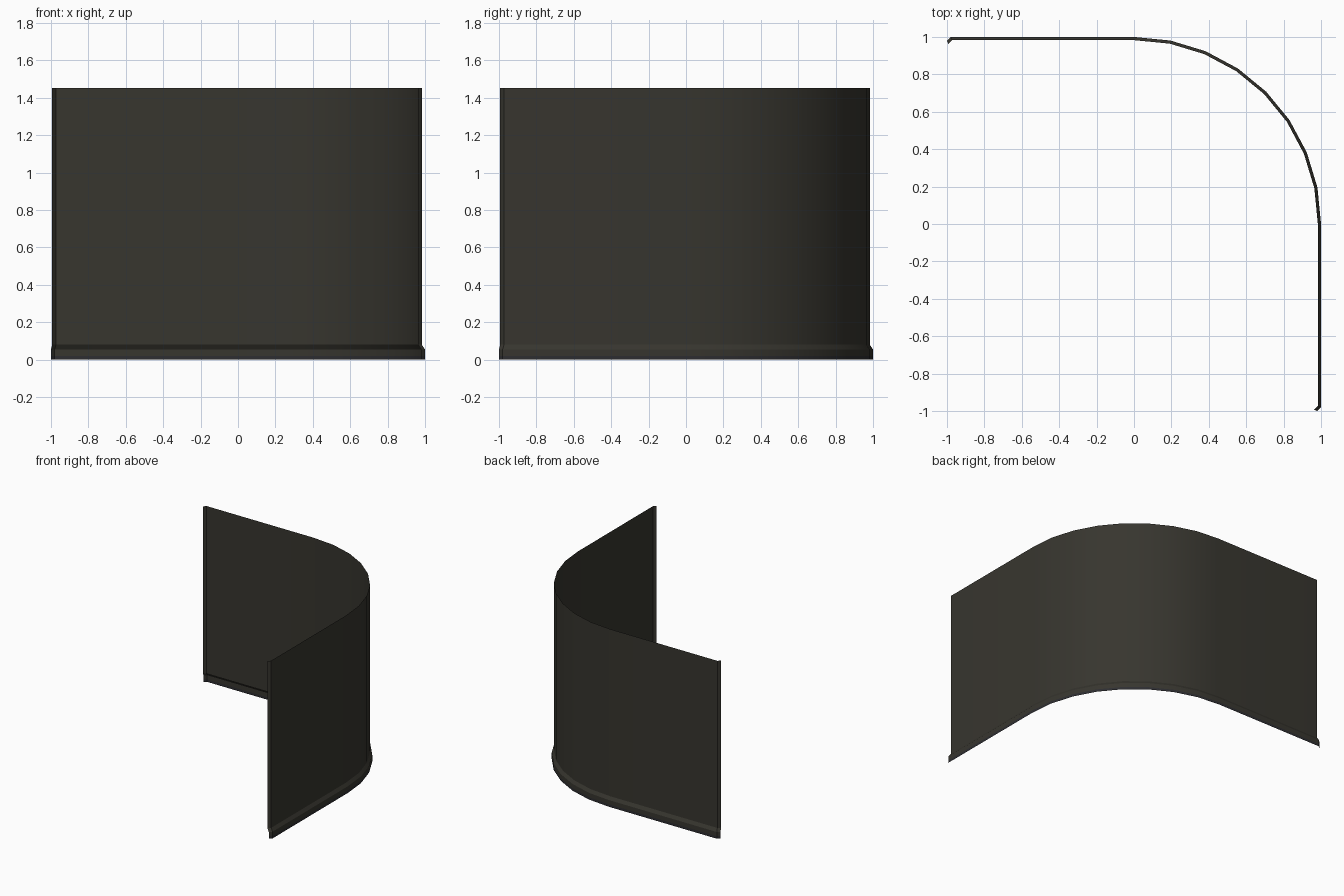
import bpy, bmesh, math

if "Cube" in bpy.data.objects:
    bpy.data.objects.remove(bpy.data.objects["Cube"])

# Colours
def mat(name, rgb):
    m = bpy.data.materials.new(name)
    m.diffuse_color = (*rgb, 1)
    m.use_nodes = True
    m.node_tree.nodes["Principled BSDF"].inputs["Base Color"].default_value = m.diffuse_color
    return m

wall_mat = mat("dark olive grey", (0.038, 0.036, 0.028))
edge_mat = mat("dark slate", (0.026, 0.026, 0.030))

WALL, BASE, CH = 0.983, 1.0, 0.02   # wall offset, skirting offset, end chamfer

# Plan of the curved wall at outward offset r, chamfered inward at both ends
def plan(r):
    tip = -1 + (BASE - r) * 0.4
    arc = [(r * math.sin(a), r * math.cos(a))
           for a in (math.pi / 2 * i / 8 for i in range(9))]
    return [(tip, r - CH), (tip + CH, r)] + arc + [(r, tip + CH), (r - CH, tip)]

# Thin sheet swept upwards: straight base, bevelled step, tall wall
profile = [(BASE, 0), (BASE, 0.02), (BASE, 0.055), (WALL, 0.08), (WALL, 1.453)]
bm = bmesh.new()
rows = [[bm.verts.new((x, y, z)) for x, y in plan(r)] for r, z in profile]
for k, (lo, hi) in enumerate(zip(rows, rows[1:])):
    for i in range(len(lo) - 1):
        f = bm.faces.new((lo[i], hi[i], hi[i + 1], lo[i + 1]))
        f.material_index = 1 if k == 0 else 0
        f.smooth = True
# Outside of the curve is the front of the sheet
bm.normal_update()
if sum(f.normal.x + f.normal.y for f in bm.faces) < 0:
    bmesh.ops.reverse_faces(bm, faces=bm.faces[:])
me = bpy.data.meshes.new("curved_wall")
bm.to_mesh(me)
bm.free()
me.materials.append(wall_mat)
me.materials.append(edge_mat)
wall = bpy.data.objects.new("curved_wall", me)
bpy.context.collection.objects.link(wall)
bpy.context.view_layer.objects.active = wall
wall.select_set(True)
bpy.ops.object.shade_smooth_by_angle(angle=math.radians(30))
